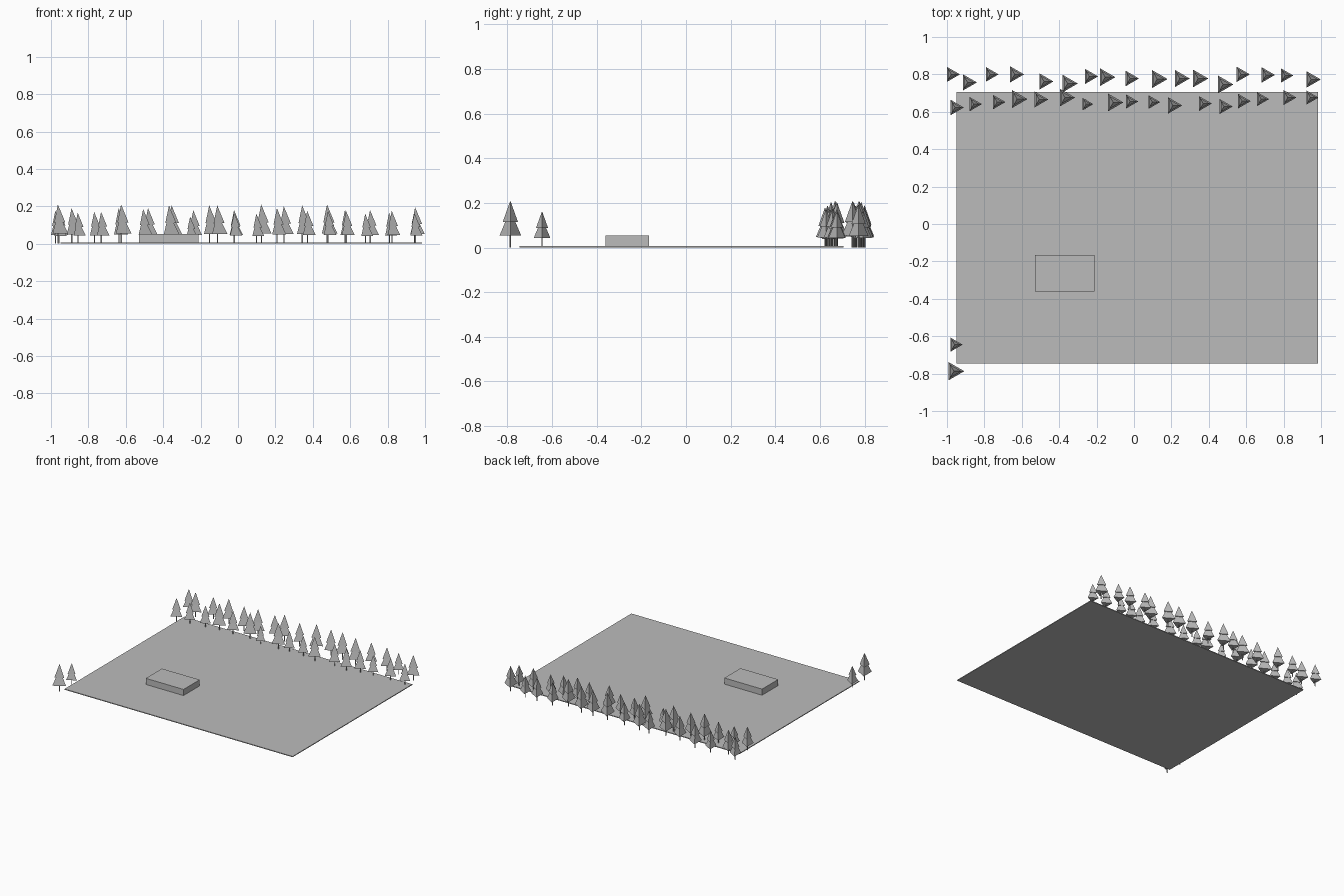
import bpy, bmesh, math

if "Cube" in bpy.data.objects:
    bpy.data.objects.remove(bpy.data.objects["Cube"])

grey = bpy.data.materials.new("plain grey")
grey.diffuse_color = (0.5, 0.5, 0.5, 1)
grey.use_nodes = True
grey.node_tree.nodes["Principled BSDF"].inputs["Base Color"].default_value = grey.diffuse_color


def finish(name, bm):
    bmesh.ops.recalc_face_normals(bm, faces=bm.faces)
    mesh = bpy.data.meshes.new(name)
    bm.to_mesh(mesh)
    bm.free()
    mesh.materials.append(grey)
    obj = bpy.data.objects.new(name, mesh)
    bpy.context.collection.objects.link(obj)
    return obj


def slab(name, x0, x1, y0, y1, z0, z1):
    bm = bmesh.new()
    bmesh.ops.create_cube(bm, size=1)
    for v in bm.verts:
        v.co = ((x0 + x1) / 2 + v.co.x * (x1 - x0),
                (y0 + y1) / 2 + v.co.y * (y1 - y0),
                (z0 + z1) / 2 + v.co.z * (z1 - z0))
    return finish(name, bm)


def ring(bm, n, r, z):
    return [bm.verts.new((r * math.cos(2 * math.pi * i / n),
                          r * math.sin(2 * math.pi * i / n), z)) for i in range(n)]


def cone(bm, r, z0, z1):
    base = ring(bm, 3, r, z0)
    tip = bm.verts.new((0, 0, z1))
    bm.faces.new(base[::-1])
    for i in range(3):
        bm.faces.new((base[i], base[(i + 1) % 3], tip))


def tree_mesh():
    # unit-height conifer: thin trunk and two three-sided tiers
    bm = bmesh.new()
    low, high = ring(bm, 3, 0.022, 0), ring(bm, 3, 0.022, 0.3)
    bm.faces.new(low[::-1])
    bm.faces.new(high)
    for i in range(3):
        j = (i + 1) % 3
        bm.faces.new((low[i], low[j], high[j], high[i]))
    cone(bm, 0.265, 0.26, 0.80)
    cone(bm, 0.19, 0.54, 1.0)
    return finish("tree", bm)


# ground, low building and flat pad under the ground
slab("ground", -0.95, 0.985, -0.745, 0.705, 0, 0.006)
slab("building", -0.53, -0.21, -0.36, -0.165, 0, 0.053)
slab("pad", -0.927, -0.42, 0.055, 0.505, 0, 0.004)

# trees: x, y, height
trees = [
    # back row
    (-.977, .80, .175), (-.89, .757, .19), (-.769, .80, .17), (-.638, .80, .19),
    (-.481, .762, .19), (-.355, .751, .205), (-.239, .789, .178), (-.154, .785, .205),
    (-.021, .778, .18), (.124, .775, .21), (.245, .778, .2), (.343, .778, .205),
    (.476, .746, .21), (.572, .80, .18), (.706, .797, .18), (.808, .794, .165),
    (.947, .773, .195),
    # front row
    (-.957, .623, .18), (-.857, .641, .165), (-.732, .652, .17), (-.625, .668, .21),
    (-.507, .666, .185), (-.369, .676, .205), (-.256, .641, .145), (-.111, .65, .205),
    (-.021, .655, .165), (.098, .652, .16), (.208, .634, .19), (.37, .644, .175),
    (.481, .628, .175), (.578, .657, .175), (.68, .668, .16), (.822, .676, .175),
    (.943, .676, .165),
    # front left corner
    (-.963, -.787, .21), (-.959, -.645, .163),
]
first = tree_mesh()
for k, (x, y, h) in enumerate(trees):
    t = first
    if k:
        t = first.copy()
        bpy.context.collection.objects.link(t)
    t.name = "tree_%02d" % (k + 1)
    t.location = (x, y, 0)
    t.scale = (h, h, h)
